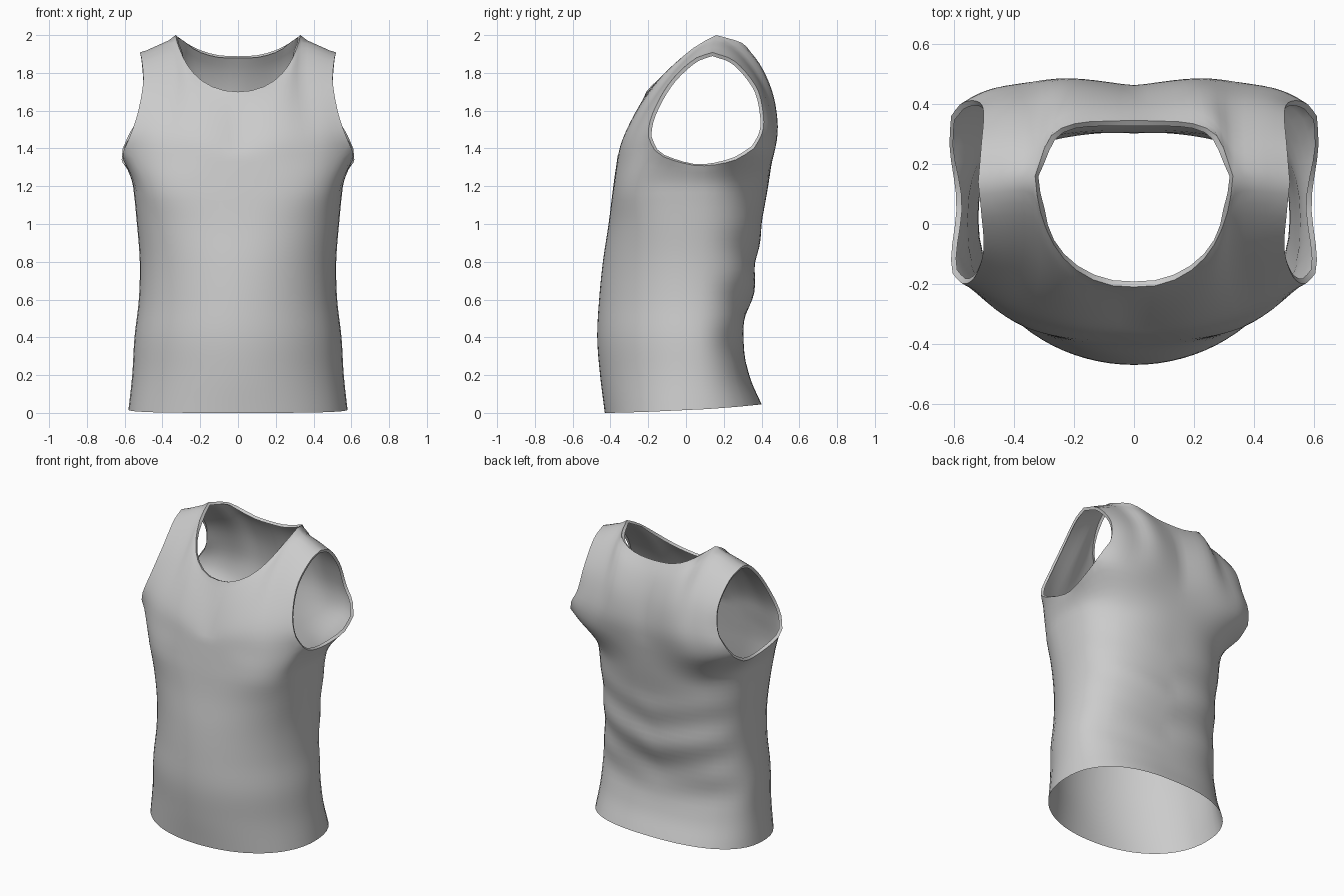
import bpy, bmesh
from math import sin, cos, pi, radians
from mathutils import Vector

if "Cube" in bpy.data.objects:
    bpy.data.objects.remove(bpy.data.objects["Cube"])

NF, NA, ND = 14, 10, 9          # columns on a panel, columns under the arm, neck share of the panel
NU, NL = 16, 5                  # rows above the chest, rows per lower ring


def cat(a, b, c, d, t):
    return 0.5 * (2 * b + (c - a) * t + (2 * a - 5 * b + 4 * c - d) * t * t
                  + (3 * b - a - 3 * c + d) * t ** 3)


def spline(pts, n):
    """n+1 evenly spaced points on a smooth curve through pts."""
    p = [Vector(q) for q in pts]
    p = [2 * p[0] - p[1]] + p + [2 * p[-1] - p[-2]]
    fine = [cat(*p[i:i + 4], k / 20) for i in range(len(p) - 3) for k in range(20)] + [p[-2]]
    acc = [0]
    for a, b in zip(fine, fine[1:]):
        acc.append(acc[-1] + (b - a).length)
    out, j = [], 0
    for i in range(n + 1):
        s = acc[-1] * i / n
        while j < len(fine) - 2 and acc[j + 1] < s:
            j += 1
        out.append(fine[j].lerp(fine[j + 1], min(1, (s - acc[j]) / (acc[j + 1] - acc[j]))))
    return out


def coons(bottom, top, left, right):
    """Grid of points filling four boundary curves."""
    n, m = len(bottom) - 1, len(left) - 1
    grid = []
    for j in range(m + 1):
        v, row = j / m, []
        for i in range(n + 1):
            u = i / n
            row.append(bottom[i].lerp(top[i], v) + left[j].lerp(right[j], u)
                       - bottom[0].lerp(bottom[n], u).lerp(top[0].lerp(top[n], u), v))
        grid.append(row)
    return grid


# Boundary curves of the right half
shoulder = spline([(.33, .16, 2), (.43, .15, 1.957), (.52, .14, 1.908)], NF - ND)
arm_front, arm_back = (.605, -.165, 1.39), (.61, .36, 1.40)
chest = spline([(0, -.362, 1.36), (.2, -.355, 1.36), (.42, -.295, 1.37), (.54, -.22, 1.385), arm_front], NF)
blades = spline([(0, .458, 1.36), (.3, .466, 1.37), (.47, .445, 1.385), (.57, .40, 1.395), arm_back], NF)
under = spline([arm_front, (.61, -.1, 1.348), (.592, .07, 1.308), (.615, .25, 1.335), arm_back], NA)
neck_front = spline([(0, -.21, 1.70), (.1, -.2, 1.713), (.2, -.148, 1.765), (.27, -.065, 1.845),
                     (.315, .05, 1.94), (.33, .16, 2)], ND)
neck_back = spline([(0, .345, 1.888), (.1, .343, 1.893), (.2, .334, 1.92), (.28, .29, 1.962), (.33, .16, 2)], ND)
front = coons(chest, neck_front + shoulder[1:],
              spline([(0, -.362, 1.36), (0, -.3, 1.5), (0, -.25, 1.61), (0, -.21, 1.70)], NU),
              spline([arm_front, (.57, -.2, 1.47), (.53, -.175, 1.59), (.502, -.085, 1.75),
                      (.51, .04, 1.87), (.52, .14, 1.908)], NU))
back = coons(blades, neck_back + shoulder[1:],
             spline([(0, .458, 1.36), (0, .462, 1.5), (0, .437, 1.66), (0, .395, 1.79), (0, .345, 1.888)], NU),
             spline([arm_back, (.575, .403, 1.48), (.525, .41, 1.57), (.502, .375, 1.72),
                     (.51, .26, 1.86), (.52, .14, 1.908)], NU))

# Lower body rings: height, half width, front y, back y, front squareness
rings = [(0, .58, -.43, .40, 2.1), (.2, .56, -.455, .335, 2), (.4, .548, -.47, .30, 2), (.6, .525, -.46, .345, 2),
         (.8, .52, -.44, .375, 2.1), (1, .535, -.41, .40, 2.4), (1.2, .557, -.385, .435, 3)]
angles = ([radians(60) * i / NF for i in range(NF)]
          + [radians(60) + radians(75) * i / NA for i in range(NA)]
          + [radians(135) + radians(45) * i / NF for i in range(NF + 1)])


def ring(z, w, f, b, n):
    pts = []
    for t in angles:
        c, e = cos(t), 2 / (n if cos(t) > 0 else 2.4)
        d = (.02 - f) if c > 0 else (b - .02)
        x = 0 if t > pi - 1e-6 else w * sin(t) ** e
        lift = .045 * ((1 - c) / 2) ** 1.5 if z == 0 else 0
        pts.append(Vector((x, .02 - (d if c > 0 else -d) * abs(c) ** e, z + lift)))
    return pts


top_ring = chest[:-1] + under[:-1] + blades[::-1]
loops = [ring(*r) for r in rings] + [top_ring]
columns = []
for col in zip(*loops):
    p = [2 * col[0] - col[1]] + list(col) + [2 * col[-1] - col[-2]]
    columns.append([cat(*p[i:i + 4], k / NL) for i in range(len(p) - 3) for k in range(NL)] + [col[-1]])
# Soft folds across the small of the back
for col in columns:
    for q in col[1:-1]:
        if q.y > .1:
            fade = min(1, (q.y - .1) / .15) * max(0, 1 - ((q.z - .65) / .4) ** 2)
            q.y += .01 * fade * sin(22 * (q.z - .25 * q.x))
body = [list(r) for r in zip(*columns)]

# Join the three patches
bm = bmesh.new()
for grid in (front, back, body):
    vs = [[bm.verts.new(q) for q in row] for row in grid]
    for r0, r1 in zip(vs, vs[1:]):
        for i in range(len(r0) - 1):
            bm.faces.new((r0[i], r0[i + 1], r1[i + 1], r1[i]))
bmesh.ops.remove_doubles(bm, verts=bm.verts, dist=.0005)
# Relax the interior near the seams
inner = [v for v in bm.verts if not v.is_boundary and 1.2 < v.co.z]
for _ in range(4):
    bmesh.ops.smooth_vert(bm, verts=inner, factor=.4, use_axis_x=True, use_axis_y=True, use_axis_z=True)
bmesh.ops.recalc_face_normals(bm, faces=bm.faces)
bm.normal_update()
lowest = min(bm.faces, key=lambda f: f.calc_center_median().y)
if lowest.normal.y > 0:
    bmesh.ops.reverse_faces(bm, faces=bm.faces)
    bm.normal_update()

# Turned-in edge at the neck and armholes
key = lambda co: tuple(round(c, 5) for c in co)
normals = {key(v.co): v.normal.copy() for v in bm.verts}
edges = [e for e in bm.edges if e.is_boundary
         and max(v.co.z for v in e.verts) > 1.2 and max(v.co.x for v in e.verts) > .001]
new = bmesh.ops.extrude_edge_only(bm, edges=edges)["geom"]
for v in [g for g in new if isinstance(g, bmesh.types.BMVert)]:
    n = normals[key(v.co)]
    if v.co.x < .001:
        n.x = 0
    v.co -= n * .02
bmesh.ops.recalc_face_normals(bm, faces=bm.faces)

mesh = bpy.data.meshes.new("tank_top")
bm.to_mesh(mesh)
bm.free()
top = bpy.data.objects.new("tank_top", mesh)
bpy.context.collection.objects.link(top)
mirror = top.modifiers.new("mirror", 'MIRROR')
mirror.use_clip = True
mirror.merge_threshold = .002
bpy.context.view_layer.objects.active = top
top.select_set(True)
bpy.ops.object.modifier_apply(modifier="mirror")
bpy.ops.object.shade_smooth_by_angle(angle=radians(60))
